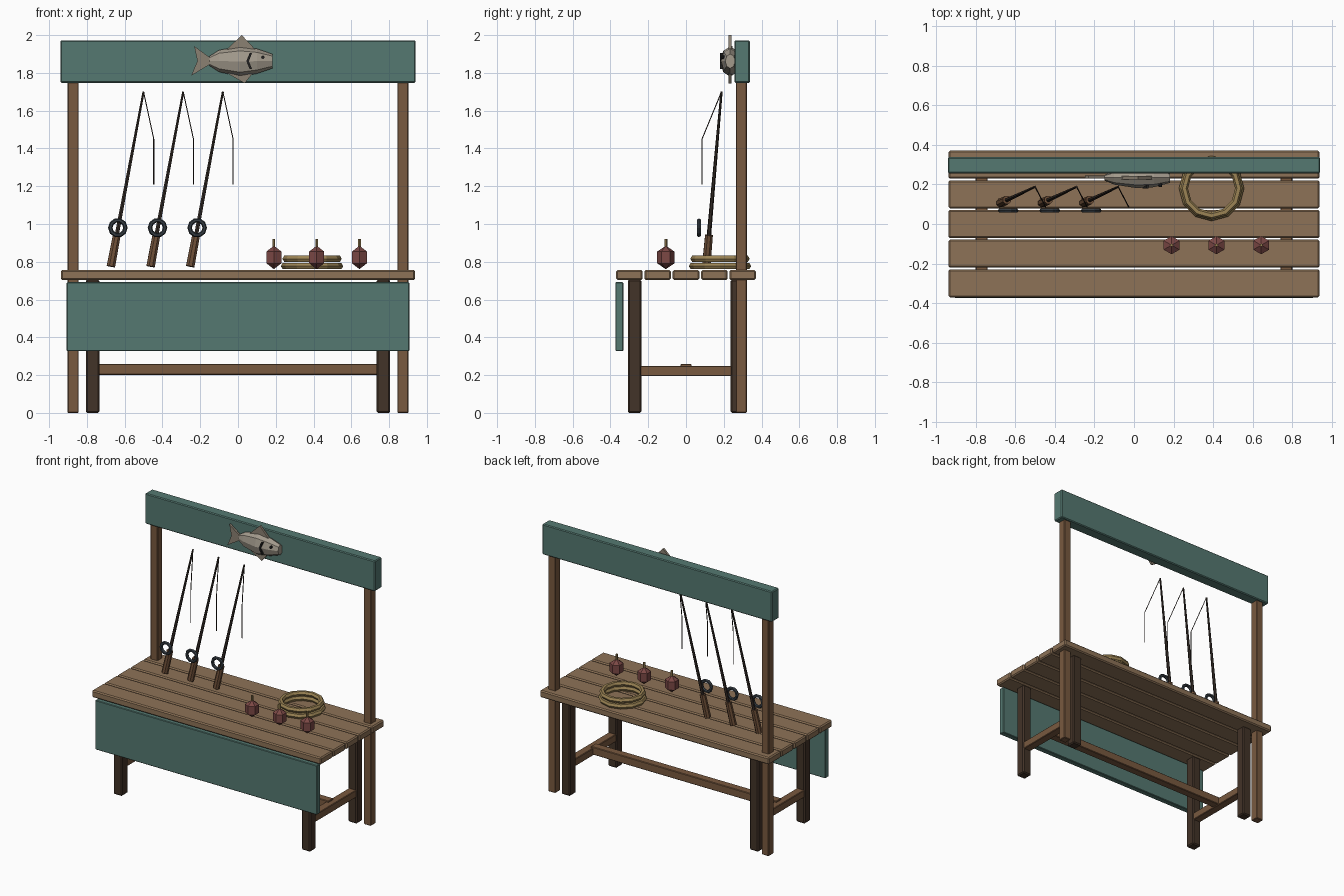
import bpy, bmesh, math
from mathutils import Vector

if "Cube" in bpy.data.objects:
    bpy.data.objects.remove(bpy.data.objects["Cube"])


def material(name, rgb):
    m = bpy.data.materials.new(name)
    m.diffuse_color = (*rgb, 1)
    m.use_nodes = True
    m.node_tree.nodes["Principled BSDF"].inputs["Base Color"].default_value = m.diffuse_color
    return m


PLANK = material("plank wood", (0.27, 0.17, 0.095))
POST = material("post wood", (0.19, 0.10, 0.05))
DARK = material("dark wood", (0.055, 0.033, 0.021))
TEAL = material("teal paint", (0.09, 0.19, 0.165))
GRIP = material("grip", (0.16, 0.08, 0.04))
ROD = material("rod", (0.035, 0.025, 0.02))
STEEL = material("reel steel", (0.035, 0.045, 0.055))
ROPE = material("rope", (0.33, 0.23, 0.09))
RED = material("float red", (0.20, 0.065, 0.06))
FISH = material("fish scales", (0.36, 0.32, 0.26))
FIN = material("fish fins", (0.26, 0.22, 0.17))
BLACK = material("black", (0.015, 0.015, 0.015))


def finish(name, bm, mat):
    bmesh.ops.recalc_face_normals(bm, faces=bm.faces)
    me = bpy.data.meshes.new(name)
    bm.to_mesh(me)
    bm.free()
    me.materials.append(mat)
    ob = bpy.data.objects.new(name, me)
    bpy.context.collection.objects.link(ob)
    return ob


def box(name, center, size, mat, bevel=0.004):
    bm = bmesh.new()
    bmesh.ops.create_cube(bm, size=1)
    bmesh.ops.scale(bm, vec=size, verts=bm.verts)
    bmesh.ops.translate(bm, vec=center, verts=bm.verts)
    ob = finish(name, bm, mat)
    if bevel:
        mod = ob.modifiers.new("Bevel", 'BEVEL')
        mod.width, mod.segments = bevel, 1
    return ob


def rod(name, a, b, r1, r2, sides, mat):
    a, b = Vector(a), Vector(b)
    bm = bmesh.new()
    bmesh.ops.create_cone(bm, cap_ends=True, segments=sides, radius1=r1,
                          radius2=r2, depth=(b - a).length)
    ob = finish(name, bm, mat)
    ob.location = (a + b) / 2
    ob.rotation_euler = (b - a).to_track_quat('Z', 'Y').to_euler()
    return ob


def ring(name, loc, major, minor, n, m, mat, rot=(0, 0, 0)):
    bpy.ops.mesh.primitive_torus_add(location=loc, rotation=rot, major_radius=major,
                                     minor_radius=minor, major_segments=n, minor_segments=m)
    ob = bpy.context.object
    ob.name = name
    ob.data.materials.append(mat)


def plate(name, pts, y, thick, mat):
    """Flat outline in x, z given a thickness along y."""
    bm = bmesh.new()
    f = bm.faces.new([bm.verts.new((x, y - thick / 2, z)) for x, z in pts])
    new = bmesh.ops.extrude_face_region(bm, geom=[f])["geom"]
    bmesh.ops.translate(bm, vec=(0, thick, 0),
                        verts=[v for v in new if isinstance(v, bmesh.types.BMVert)])
    finish(name, bm, mat)


# Table top
for i in range(5):
    box(f"table_plank_{i + 1}", (0, (i - 2) * 0.15, 0.73), (1.876, 0.142, 0.052), PLANK, 0.008)

# Legs, stretchers and back posts
for s, side in ((-1, "left"), (1, "right")):
    for y, end in ((-0.272, "front"), (0.272, "back")):
        box(f"{end}_{side}_leg", (s * 0.77, y, 0.353), (0.072, 0.072, 0.706), DARK, 0.008)
    box(f"{side}_stretcher", (s * 0.77, 0, 0.222), (0.06, 0.50, 0.055), POST)
    box(f"{side}_post", (s * 0.873, 0.293, 0.885), (0.058, 0.058, 1.77), POST)
box("long_stretcher", (0, 0, 0.23), (1.52, 0.06, 0.058), POST)

# Painted boards
box("front_panel", (0, -0.353, 0.51), (1.814, 0.042, 0.365), TEAL)
box("sign_board", (0, 0.297, 1.86), (1.88, 0.082, 0.225), TEAL, 0.006)

# Fishing rods
for i in range(3):
    x = -0.673 + 0.21 * i
    base, tip = Vector((x, 0.107, 0.775)), Vector((x + 0.173, 0.188, 1.70))
    rod(f"rod_handle_{i + 1}", base, base.lerp(tip, 0.18), 0.024, 0.022, 8, GRIP)
    rod(f"rod_shaft_{i + 1}", base.lerp(tip, 0.15), tip, 0.012, 0.006, 6, ROD)
    ring(f"reel_{i + 1}", (x + 0.037, 0.068, 0.98), 0.04, 0.012, 10, 6, STEEL, (math.pi / 2, 0, 0))
    bend = Vector((x + 0.227, 0.085, 1.45))
    rod(f"line_upper_{i + 1}", tip, bend, 0.003, 0.003, 4, ROD)
    rod(f"line_lower_{i + 1}", bend, bend - Vector((0, 0, 0.24)), 0.003, 0.003, 4, ROD)

# Rope coil
ring("rope_coil_lower", (0.392, 0.18, 0.777), 0.146, 0.019, 12, 6, ROPE)
ring("rope_coil_upper", (0.392, 0.18, 0.816), 0.138, 0.019, 12, 6, ROPE)

# Floats: six-sided, with a peg
for i in range(3):
    x = 0.19 + 0.2265 * i
    bm = bmesh.new()
    bmesh.ops.create_uvsphere(bm, u_segments=6, v_segments=3, radius=1)
    bmesh.ops.scale(bm, vec=(0.053, 0.053, 0.062), verts=bm.verts)
    ob = finish(f"float_{i + 1}", bm, RED)
    ob.location = (x, -0.107, 0.823)
    rod(f"float_peg_{i + 1}", (x, -0.107, 0.87), (x, -0.107, 0.92), 0.008, 0.008, 6, ROPE)

# Fish body: octagonal rings along x (x, z, half height, half depth)
FY = 0.234
bm = bmesh.new()
rings = []
for x, z, h, d in ((-0.15, 1.863, 0.026, 0.014), (-0.10, 1.863, 0.058, 0.035),
                   (0.01, 1.86, 0.08, 0.052), (0.10, 1.862, 0.066, 0.048),
                   (0.182, 1.862, 0.038, 0.026)):
    rings.append([bm.verts.new((x, FY + d * math.cos(k * math.pi / 4),
                                z + h * math.sin(k * math.pi / 4))) for k in range(8)])
for a, b in zip(rings, rings[1:]):
    for k in range(8):
        bm.faces.new((a[k], a[(k + 1) % 8], b[(k + 1) % 8], b[k]))
bm.faces.new(rings[0])
bm.faces.new(rings[-1])
finish("fish_body", bm, FISH)

# Fish details
plate("fish_tail", [(-0.14, 1.875), (-0.232, 1.942), (-0.215, 1.863), (-0.248, 1.785), (-0.14, 1.85)],
      FY + 0.004, 0.016, FIN)
plate("fish_top_fin", [(-0.07, 1.915), (0.02, 2.0), (0.10, 1.915)], FY, 0.016, FIN)
plate("fish_bottom_fin", [(-0.06, 1.80), (0.035, 1.745), (0.08, 1.80)], FY, 0.016, FIN)
plate("fish_gill", [(0.062, 1.905), (0.044, 1.862), (0.062, 1.82), (0.074, 1.82), (0.058, 1.862), (0.074, 1.905)],
      0.19, 0.022, BLACK)
rod("fish_eye", (0.132, 0.188, 1.883), (0.132, 0.215, 1.883), 0.009, 0.009, 8, BLACK)
